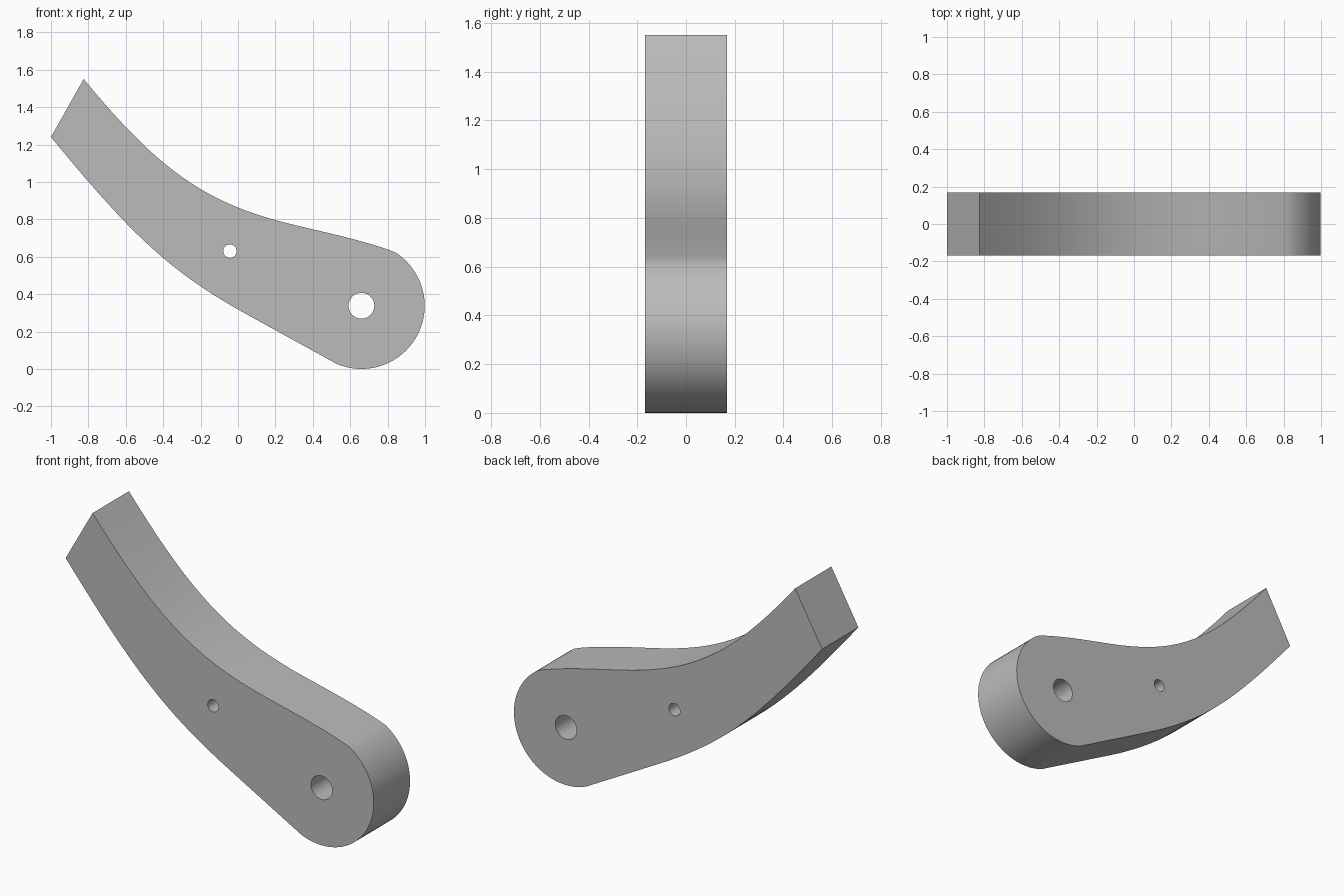
import bpy
import bmesh
from math import cos, sin, radians, tau
from mathutils import Vector
from mathutils.geometry import interpolate_bezier

cube = bpy.data.objects.get("Cube")
if cube:
    bpy.data.objects.remove(cube, do_unlink=True)

HALF_DEPTH = 0.168
PIVOT, RADIUS = (0.66, 0.338), 0.338


def bezier(*points, steps=20):
    """Sample a cubic curve in the x-z plane."""
    return [(p.x, p.y) for p in interpolate_bezier(*map(Vector, points), steps)]


def arc(centre, radius, start, end, steps):
    """Sample a circular arc, angles in radians."""
    angles = [start + (end - start) * i / steps for i in range(steps + 1)]
    return [(centre[0] + radius * cos(a), centre[1] + radius * sin(a)) for a in angles]


# Outline: concave top edge, round end, then the bowed underside
top_edge = bezier((-0.825, 1.55), (-0.405, 1.038), (-0.15, 0.878), (0.3, 0.77))
top_edge += bezier((0.3, 0.77), (0.48, 0.727), (0.66, 0.69), (0.84, 0.625))[1:]
round_end = arc(PIVOT, RADIUS, radians(57), radians(-113), 40)
underside = bezier((0.05, 0.29), (-0.37, 0.521), (-0.58, 0.728), (-1.0, 1.24))
outline = top_edge[:-1] + round_end + underside

# Through holes: pivot hole and small pin hole
pivot_hole = arc(PIVOT, 0.069, 0, tau, 40)[:-1]
pin_hole = arc((-0.043, 0.63), 0.036, 0, tau, 32)[:-1]

# Fill the profile and extrude it through the depth
bm = bmesh.new()
for loop in (outline, pivot_hole, pin_hole):
    verts = [bm.verts.new((x, -HALF_DEPTH, z)) for x, z in loop]
    for a, b in zip(verts, verts[1:] + verts[:1]):
        bm.edges.new((a, b))
bmesh.ops.triangle_fill(bm, edges=bm.edges[:], use_beauty=True, normal=(0, -1, 0))
result = bmesh.ops.extrude_face_region(bm, geom=bm.faces[:], use_keep_orig=True)
moved = [g for g in result["geom"] if isinstance(g, bmesh.types.BMVert)]
bmesh.ops.translate(bm, verts=moved, vec=(0, 2 * HALF_DEPTH, 0))
bmesh.ops.recalc_face_normals(bm, faces=bm.faces[:])

mesh = bpy.data.meshes.new("lever_arm")
bm.to_mesh(mesh)
bm.free()
arm = bpy.data.objects.new("lever_arm", mesh)
bpy.context.collection.objects.link(arm)

# Plain grey finish
grey = bpy.data.materials.new("plain_grey")
grey.use_nodes = True
grey.diffuse_color = (0.5, 0.5, 0.5, 1)
grey.node_tree.nodes["Principled BSDF"].inputs["Base Color"].default_value = (0.5, 0.5, 0.5, 1)
mesh.materials.append(grey)

bpy.ops.object.select_all(action="DESELECT")
arm.select_set(True)
bpy.context.view_layer.objects.active = arm
bpy.ops.object.shade_smooth_by_angle(angle=radians(30))
